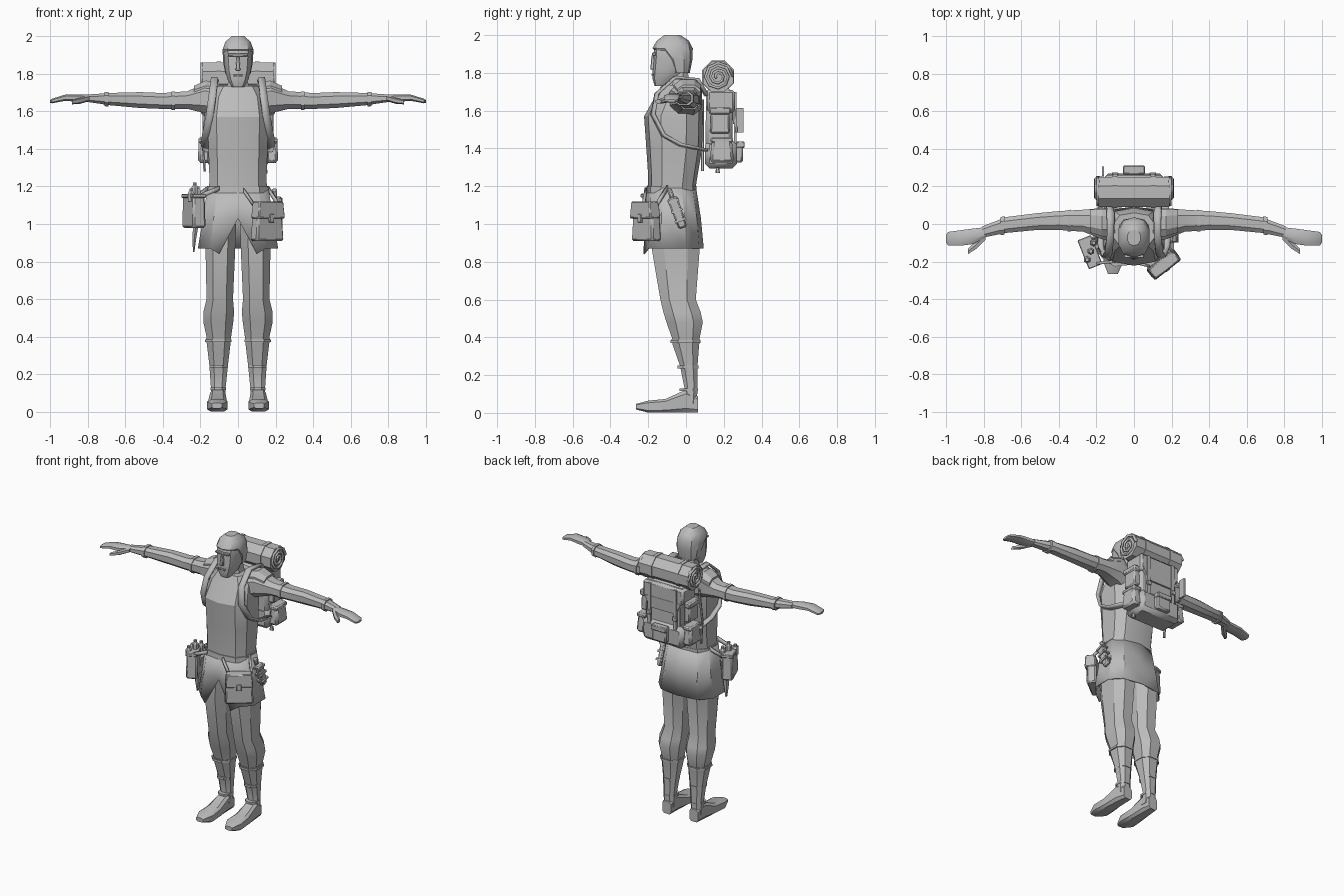
import bpy
import bmesh
from math import sin, cos, pi, radians, copysign
from mathutils import Vector, Matrix

default_cube = bpy.data.objects.get("Cube")
if default_cube:
    bpy.data.objects.remove(default_cube)

grey = bpy.data.materials.new("plain_grey")
grey.use_nodes = True
grey.diffuse_color = (0.5, 0.5, 0.5, 1)
grey.node_tree.nodes["Principled BSDF"].inputs["Base Color"].default_value = grey.diffuse_color


def finish(name, bm, side=1, solid=0, bevel=0, mirror=False):
    """Turn a bmesh into a shaded object, flipped to the right when side is -1."""
    if side < 0:
        bmesh.ops.scale(bm, vec=(-1, 1, 1), verts=bm.verts)
    bmesh.ops.recalc_face_normals(bm, faces=bm.faces)
    mesh = bpy.data.meshes.new(name)
    bm.to_mesh(mesh)
    bm.free()
    mesh.materials.append(grey)
    obj = bpy.data.objects.new(name, mesh)
    bpy.context.collection.objects.link(obj)
    if mirror:
        obj.modifiers.new("mirror", 'MIRROR')
    if solid:
        thick = obj.modifiers.new("thickness", 'SOLIDIFY')
        thick.thickness = solid
        thick.offset = 0
    if bevel:
        obj.modifiers.new("bevel", 'BEVEL').width = bevel
    bpy.ops.object.select_all(action='DESELECT')
    obj.select_set(True)
    bpy.context.view_layer.objects.active = obj
    bpy.ops.object.shade_smooth_by_angle(angle=radians(30))
    return obj


def loft(name, axis, rings, sides=10, power=2.5, side=1):
    """Skin rings of (position on axis, low, high, low, high on the other axes)."""
    bm = bmesh.new()
    loops = []
    for t, a0, a1, b0, b1 in rings:
        loop = []
        for k in range(sides):
            ang = 2 * pi * (k + 0.5) / sides
            ca, sa = (copysign(abs(f) ** (2 / power), f) for f in (cos(ang), sin(ang)))
            co = [(a0 + a1) / 2 + ca * (a1 - a0) / 2, (b0 + b1) / 2 + sa * (b1 - b0) / 2]
            co.insert("xyz".index(axis), t)
            loop.append(bm.verts.new(co))
        loops.append(loop)
    for low, high in zip(loops, loops[1:]):
        for k in range(sides):
            j = (k + 1) % sides
            bm.faces.new((low[k], low[j], high[j], high[k]))
    bm.faces.new(loops[0])
    bm.faces.new(loops[-1])
    return finish(name, bm, side)


def box(name, center, size, turn=0, taper=1, bevel=0.008, tilt=0, side=1):
    """Box with a scaled top, tilted about x and then turned about z (degrees)."""
    bm = bmesh.new()
    bmesh.ops.create_cube(bm, size=1)
    for v in bm.verts:
        if v.co.z > 0:
            v.co.xy *= taper
    bmesh.ops.scale(bm, vec=size, verts=bm.verts)
    spin = Matrix.Rotation(radians(turn), 4, 'Z') @ Matrix.Rotation(radians(tilt), 4, 'X')
    bm.transform(Matrix.Translation(center) @ spin)
    return finish(name, bm, side, bevel=bevel)


def strap(name, points, width, across=(1, 0, 0), side=1):
    """Flat ribbon through points, widened along one direction."""
    bm = bmesh.new()
    half = Vector(across).normalized() * width / 2
    pairs = [[bm.verts.new(Vector(p) + s * half) for s in (-1, 1)] for p in points]
    for (a, b), (c, d) in zip(pairs, pairs[1:]):
        bm.faces.new((a, b, d, c))
    return finish(name, bm, side, solid=0.014)


# Torso, neck and belt
loft("torso", 'z', [
    (1.15, -.16, .16, -.2, .045), (1.25, -.158, .158, -.2, .06),
    (1.4, -.163, .163, -.21, .085), (1.57, -.168, .168, -.222, .09),
    (1.68, -.15, .15, -.16, .085), (1.735, -.11, .11, -.13, .06)], power=2.8)
loft("neck", 'z', [(1.69, -.075, .075, -.12, .04), (1.76, -.055, .055, -.1, .02),
                   (1.83, -.05, .05, -.1, .01)], sides=8)
loft("belt", 'z', [(1.165, -.168, .168, -.208, .055), (1.2, -.166, .166, -.206, .055)], power=2.8)

# Split tunic skirt, one half mirrored
bm = bmesh.new()
columns = []
for k in range(6):
    ang = k * pi / 5
    col = []
    for z, rx, front, back in ((1.19, .165, -.202, .05), (1.03, .19, -.212, .075), (.87, .218, -.222, .09)):
        x = rx * abs(sin(ang)) ** .75
        y = (front + back) / 2 - (back - front) / 2 * copysign(abs(cos(ang)) ** .75, cos(ang))
        if z < 1 and k == 0:
            x, z = .1, .84
        col.append(bm.verts.new((0 if k == 5 else x, y, z)))
    columns.append(col)
for a, b in zip(columns, columns[1:]):
    for r in range(2):
        bm.faces.new((a[r], b[r], b[r + 1], a[r + 1]))
finish("tunic_skirt", bm, solid=0.008, mirror=True)

# Head with hair and face
loft("head", 'z', [
    (1.73, -.035, .035, -.165, -.1), (1.77, -.058, .058, -.178, -.03),
    (1.82, -.072, .072, -.176, .005), (1.88, -.078, .078, -.172, .025),
    (1.93, -.08, .08, -.17, .03), (1.965, -.068, .068, -.15, .01),
    (1.99, -.04, .04, -.115, -.03)], power=2.6)
loft("hair", 'z', [
    (1.8, -.07, .07, -.08, .02), (1.87, -.084, .084, -.11, .034),
    (1.93, -.085, .085, -.178, .036), (1.97, -.07, .07, -.155, .015),
    (2.0, -.035, .035, -.115, -.03)])
box("nose", (0, -.176, 1.855), (.026, .026, .075), taper=.5, bevel=.003)
box("brow", (0, -.17, 1.9), (.105, .022, .014), bevel=.003)
box("mouth", (0, -.178, 1.79), (.05, .01, .01), bevel=.002)

for s, label in ((1, "left"), (-1, "right")):
    # Arm, sleeve bands, hand and thumb
    loft(label + "_arm", 'x', [
        (.1, -.1, .085, 1.56, 1.735), (.175, -.085, .09, 1.585, 1.755), (.27, -.045, .08, 1.61, 1.71),
        (.4, -.035, .072, 1.61, 1.7), (.52, -.035, .06, 1.615, 1.705),
        (.68, -.05, .04, 1.63, 1.7), (.81, -.075, -.012, 1.65, 1.69)], sides=8, side=s)
    loft(label + "_upper_band", 'x', [(.335, -.045, .08, 1.603, 1.71),
                                      (.355, -.043, .078, 1.603, 1.71)], sides=8, side=s)
    loft(label + "_lower_band", 'x', [(.69, -.06, .045, 1.623, 1.706),
                                      (.71, -.062, .04, 1.625, 1.706)], sides=8, side=s)
    loft(label + "_hand", 'x', [
        (.79, -.075, -.015, 1.652, 1.69), (.86, -.11, -.022, 1.65, 1.692), (.92, -.118, -.03, 1.655, 1.69),
        (.99, -.118, -.04, 1.642, 1.668), (1, -.1, -.055, 1.645, 1.66)], sides=8, side=s)
    loft(label + "_thumb", 'x', [
        (.79, -.085, -.035, 1.655, 1.685), (.84, -.135, -.085, 1.64, 1.672),
        (.885, -.163, -.13, 1.637, 1.66)], sides=6, side=s)
    loft(label + "_shoulder_cap", 'x', [(.1, -.07, .075, 1.65, 1.75), (.17, -.07, .085, 1.65, 1.768),
                                        (.235, -.05, .08, 1.65, 1.738)], sides=8, side=s)

    # Leg, boot and foot
    loft(label + "_leg", 'z', [
        (1, .005, .17, -.18, .07), (.86, .01, .178, -.188, .08), (.6, .022, .172, -.142, .058),
        (.53, .015, .19, -.125, .085), (.48, .02, .19, -.11, .095),
        (.4, .032, .172, -.08, .078), (.36, .036, .168, -.07, .07)], sides=8, side=s)
    loft(label + "_boot", 'z', [
        (.39, .032, .174, -.082, .078), (.36, .036, .17, -.075, .074), (.25, .05, .156, -.035, .064),
        (.13, .063, .147, -.01, .062), (.05, .063, .147, -.03, .062)], sides=8, side=s)
    for z, grow in ((.385, .03), (.25, .006), (.13, 0)):
        loft(label + "_boot_band", 'z', [
            (h, .06 - grow, .15 + grow, -.038 - grow * 1.6, .066 + grow / 2) for h in (z - .014, z)],
            sides=8, side=s)
    loft(label + "_foot", 'y', [
        (.064, .07, .14, 0, .09), (.0, .065, .15, 0, .125), (-.11, .058, .16, 0, .075),
        (-.2, .053, .166, 0, .066), (-.265, .085, .14, .018, .048)], sides=8, power=4, side=s)

    # Shoulder strap running over the front and under the arm to the pack
    strap(label + "_shoulder_strap", [
        (.13, .11, 1.68), (.125, .06, 1.765), (.125, -.06, 1.775), (.135, -.155, 1.69), (.15, -.175, 1.58),
        (.172, -.12, 1.47), (.176, -.03, 1.42), (.165, .11, 1.39)], .04, (1, .35, .1), side=s)

    # Pack side pockets and closing straps
    box(label + "_upper_pocket", (s * .165, .18, 1.55), (.05, .105, .14), taper=.9)
    box(label + "_upper_pocket_flap", (s * .168, .18, 1.6), (.056, .115, .04))
    box(label + "_lower_pocket", (s * .18, .19, 1.39), (.07, .13, .13), taper=.8, bevel=.015)
    box(label + "_lower_pocket_flap", (s * .178, .19, 1.445), (.066, .12, .03))
    box(label + "_pack_strap", (s * .1, .26, 1.53), (.022, .014, .34), bevel=0)
    box(label + "_buckle", (s * .1, .268, 1.5), (.034, .014, .03), bevel=.003)
    loft(label + "_roll_strap", 'x', [(x, .078, .262, 1.688, 1.872) for x in (.09, .115)],
         sides=8, power=2, side=s)

# Backpack
box("pack_body", (0, .175, 1.52), (.31, .145, .4), taper=.95, bevel=.02)
box("pack_base", (0, .185, 1.37), (.32, .17, .15), bevel=.025)
box("pack_flap", (0, .185, 1.65), (.315, .15, .12), bevel=.015)
box("pack_flap_tip", (0, .254, 1.57), (.2, .012, .08), taper=1.4, bevel=0)
box("back_pocket", (0, .28, 1.38), (.11, .045, .11), bevel=.01)
box("back_pocket_flap", (0, .288, 1.42), (.115, .045, .035), bevel=.005)
box("side_plate", (-.165, .28, 1.55), (.012, .05, .13), bevel=0)
loft("hanging_toggle", 'z', [(1.27, .13, .16, .155, .18), (1.3, .135, .155, .16, .175)], sides=6)

# Bedroll with a coiled end on both sides
loft("bedroll", 'x', [(x, .083, .257, 1.693, 1.867) for x in (-.19, .19)], sides=8, power=2)
for s, label in ((1, "left"), (-1, "right")):
    coil = [(s * .192, .17 + r * cos(a), 1.78 + r * sin(a))
            for a, r in ((k * pi / 4, .08 - k * .0033) for k in range(22))]
    strap(label + "_bedroll_coil", coil, .016)

# Large satchel on the left hip
box("satchel", (.155, -.21, 1.01), (.185, .065, .2), turn=38, taper=.86, bevel=.01)
box("satchel_flap", (.16, -.217, 1.075), (.18, .072, .09), turn=38, taper=.9, bevel=.006)
box("satchel_clasp", (.178, -.243, 1.03), (.03, .014, .045), turn=38, bevel=.003)
strap("satchel_front_strap", [(.03, -.212, 1.18), (.085, -.225, 1.1)], .025, (0, 0, 1))
strap("satchel_back_strap", [(.16, -.1, 1.19), (.21, -.15, 1.11)], .025, (0, 0, 1))

# Sheathed knife behind the satchel
box("knife_sheath", (.212, -.045, 1.06), (.03, .045, .17), tilt=20, taper=1.3)
box("knife_handle", (.195, -.08, 1.16), (.028, .026, .06), tilt=20)
for k in range(3):
    box("sheath_band", (.212, -.03 - k * .018, 1.02 + k * .05), (.048, .062, .014), tilt=20, bevel=0)

# Open pouch with bottles on the right hip
box("tool_pouch", (-.235, -.15, 1.07), (.075, .165, .18), turn=22, taper=.92, bevel=.01)
box("tool_pouch_rim", (-.235, -.15, 1.15), (.078, .165, .022), turn=22, bevel=.004)
for x, y, top in ((-.215, -.1, 1.2), (-.23, -.145, 1.22), (-.25, -.19, 1.19)):
    loft("bottle", 'z', [(z, x - r, x + r, y - r, y + r) for z, r in (
        (1.12, .02), (top - .025, .02), (top - .012, .01), (top, .011))], sides=6, power=2)
strap("pouch_front_strap", [(-.1, -.2, 1.19), (-.2, -.21, 1.15)], .025, (0, 0, 1))
strap("pouch_back_strap", [(-.16, -.04, 1.19), (-.225, -.08, 1.14)], .025, (0, 0, 1))
loft("hanging_blade", 'z', [(.85, -.24, -.232, -.12, -.1), (.93, -.245, -.22, -.14, -.09),
                            (1.1, -.23, -.19, -.14, -.09)], sides=6)
loft("drinking_tube", 'z', [(1.28, -.185, -.17, .08, .095), (1.45, -.195, -.18, .08, .095),
                            (1.66, -.17, -.155, .08, .095)], sides=6)
